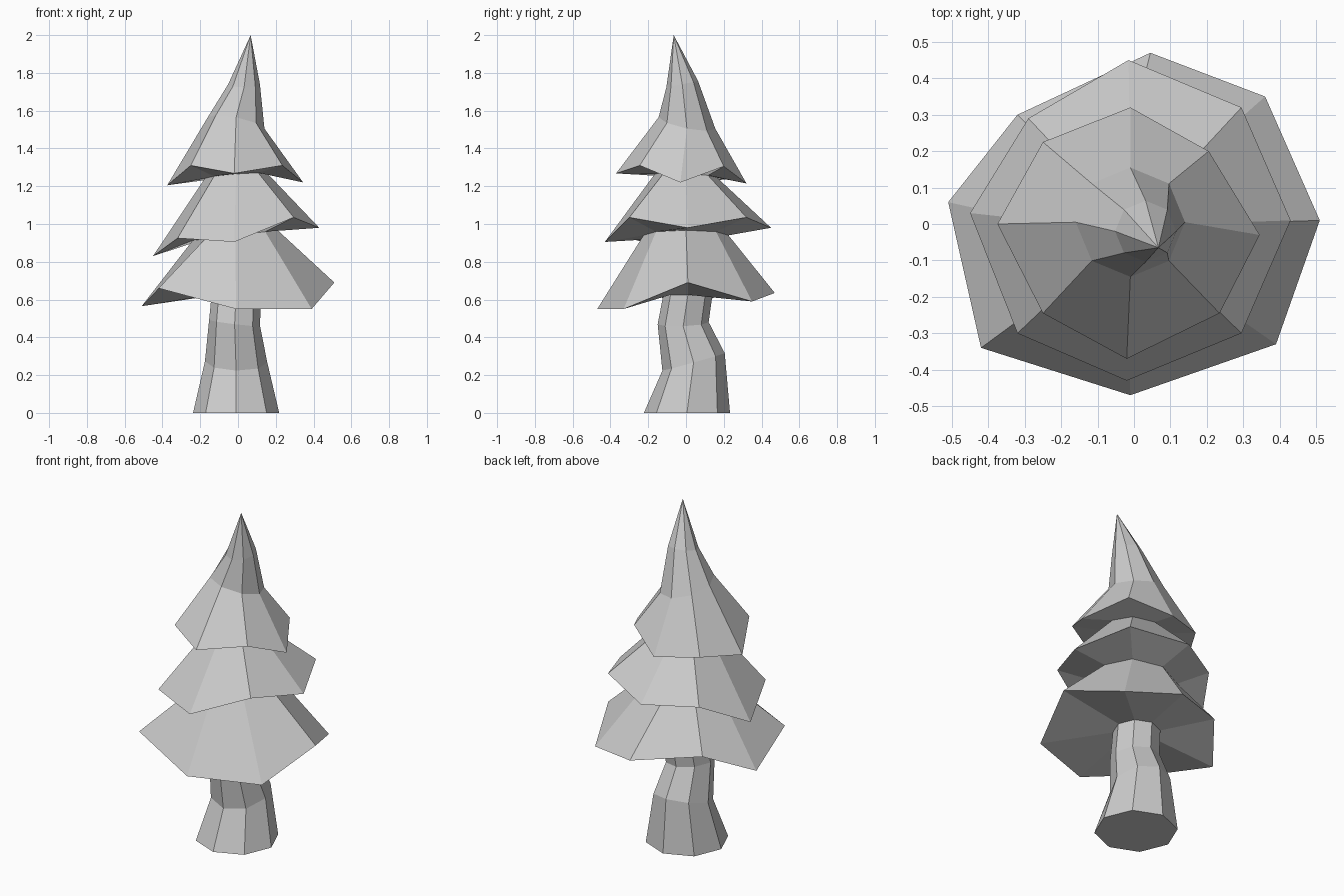
import bpy, bmesh, math

SIDES = 8


def ring(cx, cy, r, z, tilt_x=0.0, tilt_y=0.0):
    """Octagonal cross-section, optionally tilted along x and y."""
    pts = []
    for k in range(SIDES):
        a = k * math.tau / SIDES
        dx, dy = r * math.cos(a), r * math.sin(a)
        pts.append((cx + dx, cy + dy, z + tilt_x * dx + tilt_y * dy))
    return pts


def loft(name, rings, apex=None, cap_start=False):
    """Skin a stack of octagonal rings, ending in an optional point."""
    bm = bmesh.new()
    loops = [[bm.verts.new(p) for p in pts] for pts in rings]
    for a, b in zip(loops, loops[1:]):
        for i in range(SIDES):
            j = (i + 1) % SIDES
            bm.faces.new((a[i], a[j], b[j], b[i]))
    if cap_start:
        bm.faces.new(loops[0][::-1])
    if apex:
        tip = bm.verts.new(apex)
        for i in range(SIDES):
            bm.faces.new((loops[-1][i], loops[-1][(i + 1) % SIDES], tip))
    mesh = bpy.data.meshes.new(name)
    bm.to_mesh(mesh)
    bm.free()
    obj = bpy.data.objects.new(name, mesh)
    bpy.context.collection.objects.link(obj)
    return obj


# Crooked trunk
trunk_top = ring(-0.01, 0.01, 0.13, 0.625)
loft("trunk", [
    ring(-0.01, 0.005, 0.228, 0.0),
    ring(-0.01, 0.04, 0.165, 0.27, -0.02, 0.28),
    ring(-0.018, -0.015, 0.135, 0.475, -0.12, 0.04),
    trunk_top,
], cap_start=True)

# Irregular drooping rims of the three branch tiers, anticlockwise from +x
low_rim = [(0.51, 0.01, 0.69), (0.36, 0.35, 0.59), (0.045, 0.47, 0.635),
           (-0.32, 0.30, 0.69), (-0.51, 0.06, 0.565), (-0.42, -0.34, 0.66),
           (-0.01, -0.47, 0.55), (0.39, -0.33, 0.55)]
mid_rim = [(0.43, 0.01, 0.98), (0.295, 0.32, 1.035), (-0.015, 0.45, 0.98),
           (-0.29, 0.29, 0.975), (-0.45, 0.03, 0.83), (-0.32, -0.30, 0.925),
           (-0.02, -0.43, 0.905), (0.295, -0.30, 1.035)]
top_rim = [(0.345, -0.03, 1.22), (0.205, 0.20, 1.305), (-0.01, 0.32, 1.215),
           (-0.25, 0.225, 1.24), (-0.375, 0.0, 1.205), (-0.25, -0.245, 1.31),
           (-0.02, -0.37, 1.268), (0.235, -0.245, 1.31)]

# Foliage: rims alternate with the narrow necks between tiers
loft("foliage", [
    trunk_top,
    low_rim,
    ring(-0.015, 0.0, 0.225, 0.94, 0.12, 0.0),
    mid_rim,
    ring(-0.01, 0.0, 0.165, 1.255, 0.08, -0.06),
    top_rim,
    ring(-0.01, 0.005, 0.15, 1.535, -0.2, -0.2),
    ring(0.032, -0.02, 0.084, 1.74, 0.0, 0.2),
], apex=(0.067, -0.065, 2.0))
